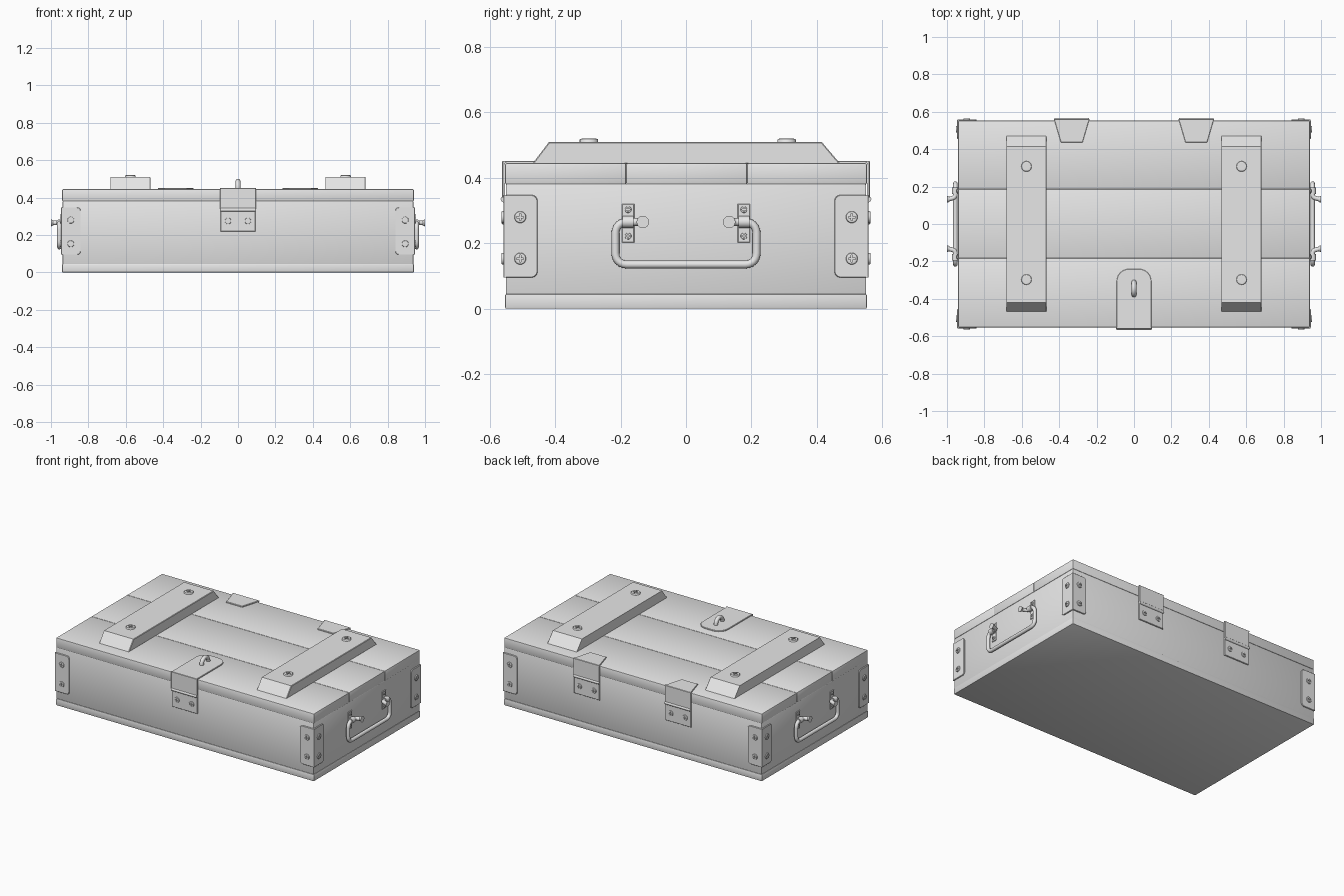
import bpy, bmesh, math
from mathutils import Vector, Matrix

if "Cube" in bpy.data.objects:
    bpy.data.objects.remove(bpy.data.objects["Cube"])

grey = bpy.data.materials.new("plain_grey")
grey.diffuse_color = (0.8, 0.8, 0.8, 1)
grey.use_nodes = True
grey.node_tree.nodes["Principled BSDF"].inputs["Base Color"].default_value = grey.diffuse_color
UP = Vector((0, 0, 1))


def add_mesh(name, bm):
    bmesh.ops.recalc_face_normals(bm, faces=bm.faces)
    me = bpy.data.meshes.new(name)
    bm.to_mesh(me)
    bm.free()
    return add_object(name, me)


def add_object(name, me):
    if not me.materials:
        me.materials.append(grey)
    ob = bpy.data.objects.new(name, me)
    bpy.context.collection.objects.link(ob)
    return ob


def frame(origin, n):
    """Matrix with local z along n and local y pointing up (or back, on top faces)."""
    n = Vector(n)
    u = Vector((1, 0, 0)) if abs(n.z) > 0.5 else UP.cross(n)
    m = Matrix((u, n.cross(u), n)).transposed().to_4x4()
    m.translation = Vector(origin)
    return m


def fillet(points, radius, closed=True, steps=6):
    """Round every corner of a path."""
    pts = [Vector(p) for p in points]
    rads = radius if isinstance(radius, list) else [radius] * len(pts)
    out = []
    for i, p in enumerate(pts):
        if rads[i] == 0 or (not closed and i in (0, len(pts) - 1)):
            out.append(p)
            continue
        a = p + (pts[i - 1] - p).normalized() * rads[i]
        b = p + (pts[(i + 1) % len(pts)] - p).normalized() * rads[i]
        for k in range(steps + 1):
            t = k / steps
            w = 0.8 * 2 * t * (1 - t)
            out.append((a * (1 - t) ** 2 + p * w + b * t ** 2) / ((1 - t) ** 2 + w + t ** 2))
    return out


def box(name, lo, hi, bevel=0.0):
    bm = bmesh.new()
    bmesh.ops.create_cube(bm, size=1)
    lo, hi = Vector(lo), Vector(hi)
    for v in bm.verts:
        v.co = (lo + hi) / 2 + Vector(c * d for c, d in zip(v.co, hi - lo))
    if bevel:
        bmesh.ops.bevel(bm, geom=bm.edges[:], offset=bevel, segments=2, profile=0.5, affect='EDGES')
    return add_mesh(name, bm)


def plate(name, outline, thick, mat, bevel=0.002):
    """Flat outline extruded outward, with its outer rim bevelled."""
    bm = bmesh.new()
    face = bm.faces.new([bm.verts.new((p[0], p[1], 0)) for p in outline])
    ext = bmesh.ops.extrude_face_region(bm, geom=[face])["geom"]
    top = [v for v in ext if isinstance(v, bmesh.types.BMVert)]
    bmesh.ops.translate(bm, verts=top, vec=(0, 0, thick))
    rim = [e for e in bm.edges if all(v in top for v in e.verts)]
    bmesh.ops.bevel(bm, geom=rim, offset=bevel, segments=1, affect='EDGES')
    bm.transform(mat)
    return add_mesh(name, bm)


def rect(x0, x1, y0, y1):
    return [(x0, y0), (x1, y0), (x1, y1), (x0, y1)]


def cylinder(name, r1, r2, depth, mat, sides=20):
    bm = bmesh.new()
    bmesh.ops.create_cone(bm, cap_ends=True, segments=sides, radius1=r1, radius2=r2, depth=depth, matrix=mat)
    return add_mesh(name, bm)


def tube(name, points, radius):
    cu = bpy.data.curves.new(name, 'CURVE')
    cu.dimensions = '3D'
    cu.bevel_depth, cu.bevel_resolution, cu.use_fill_caps = radius, 4, True
    sp = cu.splines.new('POLY')
    sp.points.add(len(points) - 1)
    for q, p in zip(sp.points, points):
        q.co = (*p, 1)
    return add_object(name, freeze(add_object(name + "_path", cu)))


def freeze(ob):
    me = bpy.data.meshes.new_from_object(ob.evaluated_get(bpy.context.evaluated_depsgraph_get()))
    bpy.data.objects.remove(ob)
    return me


# screw head template: bevelled disc with a cross recess
bm = bmesh.new()
bmesh.ops.create_cone(bm, cap_ends=True, segments=24, radius1=1, radius2=1, depth=2)
rim = [e for e in bm.edges if all(v.co.z > 0 for v in e.verts)]
bmesh.ops.bevel(bm, geom=rim, offset=0.25, segments=2, profile=0.5, affect='EDGES')
head = add_mesh("screw_template", bm)
cutters = [box("cutter", (-a, -b, 0.3), (a, b, 2)) for a, b in ((0.6, 0.13), (0.13, 0.6))]
for c in cutters:
    c.hide_render = True
    mod = head.modifiers.new("cross", 'BOOLEAN')
    mod.operation, mod.object = 'DIFFERENCE', c
bpy.context.view_layer.update()
screw_mesh = freeze(head)
for c in cutters:
    bpy.data.objects.remove(c)


def screw(mat, x, y, r, h):
    ob = add_object("screw", screw_mesh)
    ob.matrix_world = mat @ Matrix.Translation((x, y, 0)) @ Matrix.Diagonal((r, r, h, 1))


# box body: base board, walls and three lid planks
box("base_board", (-0.94, -0.553, 0), (0.94, 0.553, 0.045), 0.004)
box("walls", (-0.938, -0.551, 0.043), (0.938, 0.551, 0.382), 0.004)
for y0, y1 in ((-0.553, -0.183), (-0.183, 0.187), (0.187, 0.553)):
    box("lid_plank", (-0.94, y0, 0.38), (0.94, y1, 0.445), 0.005)

# sloped battens across the lid
for cx in (-0.575, 0.575):
    prof = [(-0.47, 0.443), (0.472, 0.443), (0.415, 0.51), (-0.419, 0.51)]
    bm_batten = plate("lid_batten", prof, 0.215, frame((cx - 0.1075, 0, 0), (1, 0, 0)), 0.003)
    for y in (-0.297, 0.308):
        screw(frame((cx, y, 0.51), UP), 0, 0, 0.028, 0.01)

# corner plates wrapping each upright edge
for sx in (-1, 1):
    for sy in (-1, 1):
        for n, half, d in (((sx, 0, 0), 0.551, 0.938), ((0, sy, 0), 0.938, 0.551)):
            m = frame(Vector(n) * d, n)
            side = 1 if (m.to_3x3() @ Vector((1, 0, 0))).dot(Vector((sx, sy, 0))) > 0 else -1
            o = [(side * (half + 0.007), 0.095), (side * (half - 0.097), 0.095),
                 (side * (half - 0.097), 0.348), (side * (half + 0.007), 0.348)]
            plate("corner_plate", fillet(o, [0, 0.02, 0.02, 0]), 0.007, m)
            for z in (0.153, 0.28):
                screw(m, side * (half - 0.044), z, 0.018, 0.014)


# folded hinge: top leaf, upright leaf, knuckle and screwed lower leaf
def hinge(name, cx, sy, top_outline):
    plate(name + "_top_leaf", top_outline, 0.007, frame((cx, 0, 0.445), UP))
    m = frame((cx, sy * 0.553, 0), (0, sy, 0))
    plate(name + "_upper_leaf", rect(-0.095, 0.095, 0.34, 0.452), 0.009, m)
    m = frame((cx, sy * 0.55, 0), (0, sy, 0))
    plate(name + "_lower_leaf", rect(-0.093, 0.093, 0.22, 0.33), 0.008, m)
    cylinder(name + "_knuckle", 0.01, 0.01, 0.186, frame((cx, sy * 0.557, 0.335), (1, 0, 0)), 12)
    for x in (-0.053, 0.053):
        screw(m, x, 0.275, 0.017, 0.014)


for cx in (-0.333, 0.333):
    hinge("back_hinge", cx, 1, [(0.095, 0.562), (-0.095, 0.562), (-0.058, 0.436), (0.058, 0.436)])
hinge("front_hasp", 0, -1,
      fillet([(-0.093, -0.562), (0.093, -0.562), (0.093, -0.24), (-0.093, -0.24)], [0, 0, 0.07, 0.07]))

# staple loop standing on the hasp
arch = [(0, -0.345 - 0.034 * math.cos(a), 0.452 + 0.036 * math.sin(a))
        for a in (math.pi * i / 16 for i in range(17))]
tube("hasp_staple", [(0, -0.379, 0.44)] + arch + [(0, -0.311, 0.44)], 0.013)

# carrying handles with brackets on both ends
for s in (-1, 1):
    x = s * 0.955
    path = [(s * 0.996, -0.132, 0.265), (x, -0.142, 0.265), (x, -0.216, 0.265), (x, -0.216, 0.135)]
    path += [(px, -py, pz) for px, py, pz in reversed(path)]
    radii = [0, 0.015, 0.035, 0.035, 0.035, 0.035, 0.015, 0]
    tube("handle", fillet(path, radii, closed=False), 0.012)
    m = frame((s * 0.938, 0, 0), (s, 0, 0))
    for y in (-0.177, 0.177):
        plate("handle_bracket", rect(y - 0.019, y + 0.019, 0.202, 0.32), 0.005, m)
        cylinder("bracket_sleeve", 0.018, 0.018, 0.034, frame((x, y, 0.265), (0, 1, 0)))
        for z in (0.222, 0.303):
            screw(m, y, z, 0.01, 0.01)
        tip = frame((s * 0.993, math.copysign(0.132, y), 0.265), (s, 0, 0))
        cylinder("handle_end", 0.013, 0.019, 0.014, tip)

# smooth rounded parts, keep hard edges
bpy.ops.object.select_all(action='SELECT')
bpy.context.view_layer.objects.active = bpy.context.selected_objects[0]
bpy.ops.object.shade_smooth_by_angle(angle=math.radians(32))
